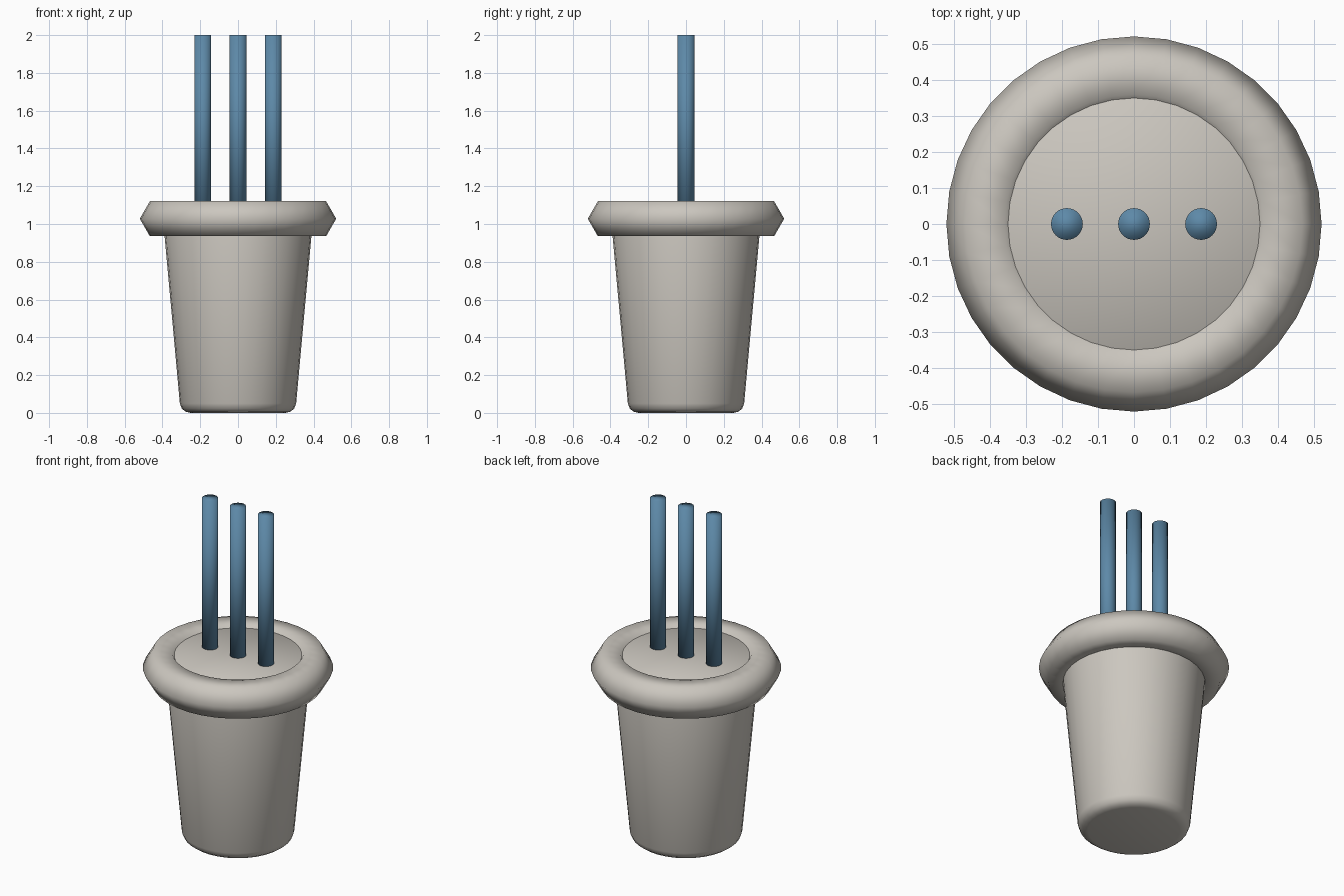
import bpy, bmesh, math

if "Cube" in bpy.data.objects:
    bpy.data.objects.remove(bpy.data.objects["Cube"])


def make_material(name, rgb):
    mat = bpy.data.materials.new(name)
    mat.use_nodes = True
    mat.diffuse_color = (*rgb, 1)
    mat.node_tree.nodes["Principled BSDF"].inputs["Base Color"].default_value = (*rgb, 1)
    return mat


warm_grey = make_material("warm_grey", (0.60, 0.57, 0.52))
steel_blue = make_material("steel_blue", (0.11, 0.25, 0.39))


def lathe(name, profile, mat, sides=32, closed=False, x=0):
    """Spin a (radius, height) profile about z; open profiles get end caps."""
    bm = bmesh.new()
    rings = []
    for r, z in profile:
        rings.append([bm.verts.new((r * math.cos(math.tau * i / sides),
                                    r * math.sin(math.tau * i / sides), z))
                      for i in range(sides)])
    pairs = list(zip(rings, rings[1:]))
    if closed:
        pairs.append((rings[-1], rings[0]))
    else:
        bm.faces.new(rings[0])
        bm.faces.new(rings[-1])
    for a, b in pairs:
        for i in range(sides):
            j = (i + 1) % sides
            bm.faces.new((a[i], a[j], b[j], b[i]))
    bmesh.ops.recalc_face_normals(bm, faces=bm.faces)
    for face in bm.faces:
        face.smooth = True
    mesh = bpy.data.meshes.new(name)
    bm.to_mesh(mesh)
    bm.free()
    mesh.materials.append(mat)
    obj = bpy.data.objects.new(name, mesh)
    obj.location.x = x
    bpy.context.collection.objects.link(obj)
    return obj


# Tapered solid body with a rounded foot
lathe("body", [(0.25, 0), (0.276, 0.006), (0.297, 0.022), (0.308, 0.05),
               (0.399, 1.05), (0.39, 1.085), (0.37, 1.103)], warm_grey)

# Rim ring with a hexagonal section
rim = [(0.413 + 0.107 * math.cos(math.tau * k / 6),
        1.028 + 0.107 * math.sin(math.tau * k / 6)) for k in range(6)]
lathe("rim", rim, warm_grey, sides=36, closed=True)

# Three upright pins
for name, x in (("right_pin", -0.186), ("middle_pin", 0), ("left_pin", 0.186)):
    lathe(name, [(0.044, 1.0), (0.044, 2.0)], steel_blue, x=x)
